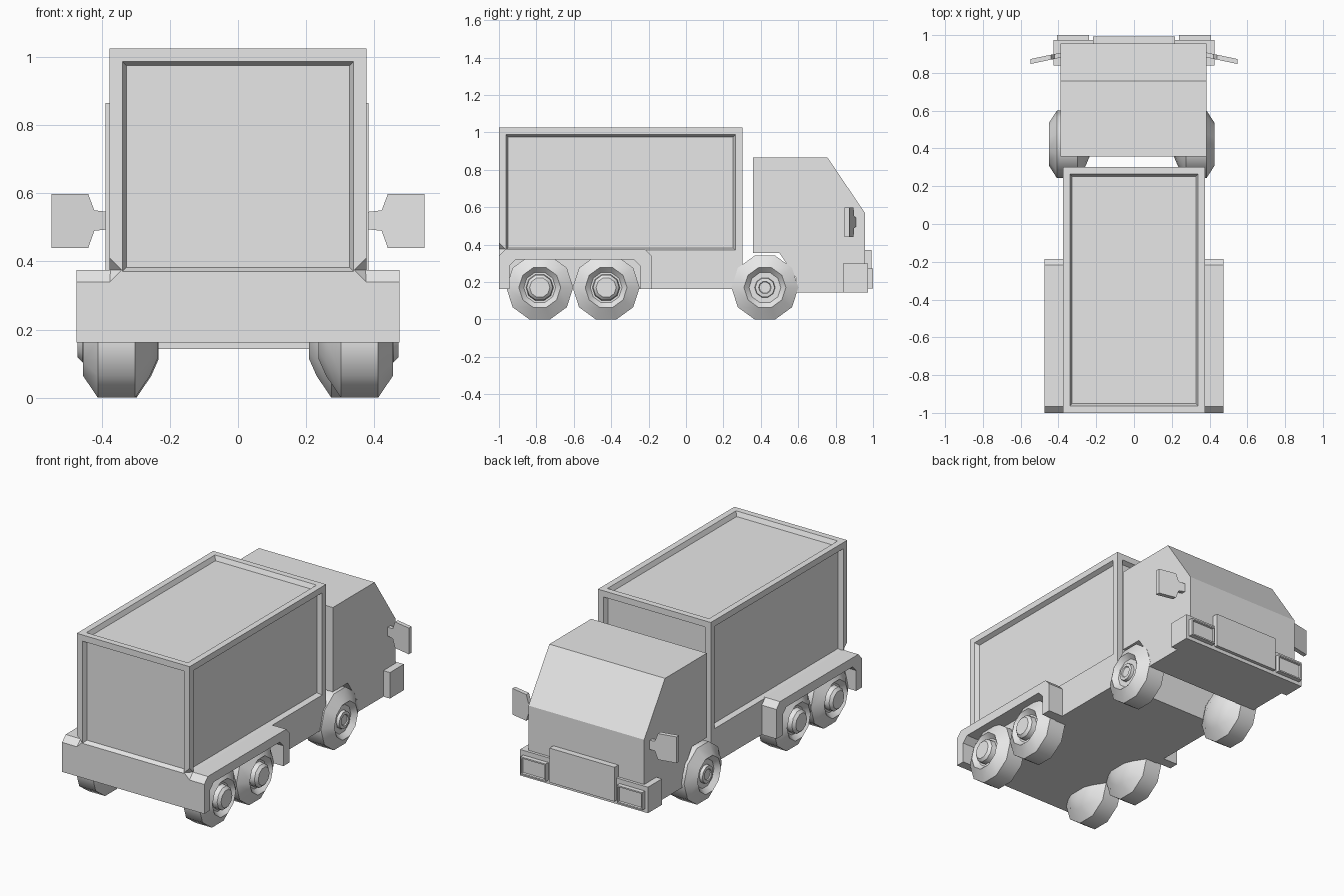
import bpy
import bmesh
import math
from mathutils import Matrix, Vector

cube = bpy.data.objects.get("Cube")
if cube:
    bpy.data.objects.remove(cube, do_unlink=True)

GREY = (0.8, 0.8, 0.8, 1.0)
paint = bpy.data.materials.new("plain grey")
paint.use_nodes = True
paint.diffuse_color = GREY
paint.node_tree.nodes["Principled BSDF"].inputs["Base Color"].default_value = GREY


def finish(name, bm):
    """Turn a bmesh into a named, painted object."""
    bmesh.ops.recalc_face_normals(bm, faces=bm.faces)
    mesh = bpy.data.meshes.new(name)
    bm.to_mesh(mesh)
    bm.free()
    mesh.materials.append(paint)
    obj = bpy.data.objects.new(name, mesh)
    bpy.context.collection.objects.link(obj)
    return obj


def box_mesh(lo, hi):
    bm = bmesh.new()
    bmesh.ops.create_cube(bm, size=1)
    lo, hi = Vector(lo), Vector(hi)
    for v in bm.verts:
        v.co = Vector(((lo[i] + hi[i]) / 2 + v.co[i] * (hi[i] - lo[i]) for i in range(3)))
    bm.normal_update()
    return bm


def recess(bm, faces, border, slope, depth):
    """Leave a flat border and sink the middle with sloping walls."""
    bmesh.ops.inset_individual(bm, faces=faces, thickness=border, depth=0)
    bmesh.ops.inset_individual(bm, faces=faces, thickness=slope, depth=-depth)


def prism(name, outline, place, start, end):
    """Extrude a flat outline; place(u, v, t) gives the position."""
    bm = bmesh.new()
    face = bm.faces.new([bm.verts.new(place(u, v, start)) for u, v in outline])
    move = Vector(place(0, 0, end)) - Vector(place(0, 0, start))
    new = bmesh.ops.extrude_face_region(bm, geom=[face])["geom"]
    bmesh.ops.translate(bm, vec=move, verts=[g for g in new if isinstance(g, bmesh.types.BMVert)])
    # the starting face stays as the closing cap
    if len([f for f in bm.faces if len(f.verts) == len(outline)]) < 2:
        bm.faces.new([v for v in bm.verts][:len(outline)])
    return finish(name, bm)


# Cargo body: recessed panels on the upper part, plain skirt below
bm = box_mesh((-0.377, -1, 0.333), (0.377, 0.302, 1.025))
bottom = [f for f in bm.faces if f.normal.z < -0.9]
panels = [f for f in bm.faces if f.normal.z > -0.9]
recess(bm, panels, 0.053, 0.017, 0.027)
skirt = bmesh.ops.extrude_face_region(bm, geom=bottom)["geom"]
bmesh.ops.translate(bm, vec=(0, 0, -0.171), verts=[g for g in skirt if isinstance(g, bmesh.types.BMVert)])
bmesh.ops.delete(bm, geom=[f for f in bottom if f.is_valid], context="FACES")
cargo = finish("cargo_body", bm)

# Small notches on the two rear corners, just above the fenders
for s in (-1, 1):
    bm = bmesh.new()
    bmesh.ops.create_uvsphere(bm, u_segments=4, v_segments=2, radius=0.036,
                              matrix=Matrix.Translation((s * 0.377, -1, 0.375)))
    cutter = finish("notch_cutter", bm)
    cutter.hide_render = True
    mod = cargo.modifiers.new("notch", "BOOLEAN")
    mod.operation = "DIFFERENCE"
    mod.solver = "EXACT"
    mod.object = cutter
    bpy.context.view_layer.objects.active = cargo
    bpy.ops.object.modifier_apply(modifier=mod.name)
    bpy.data.objects.remove(cutter, do_unlink=True)

# Cab: side profile with a sloping windscreen and a raised rear underside
cab_profile = [(0.358, 0.355), (0.358, 0.865), (0.757, 0.865), (0.956, 0.57),
               (0.956, 0.143), (0.59, 0.143), (0.59, 0.22), (0.5, 0.355)]
prism("cab", cab_profile, lambda u, v, t: (t, u, v), -0.39, 0.383)

# Bumper, grille plate and lamps
finish("bumper", box_mesh((-0.427, 0.84, 0.143), (0.427, 0.973, 0.3)))
finish("grille_plate", box_mesh((-0.217, 0.95, 0.165), (0.217, 0.993, 0.372)))
for side, s in (("left", 1), ("right", -1)):
    xs = sorted((s * 0.238, s * 0.407))
    bm = box_mesh((xs[0], 0.97, 0.165), (xs[1], 1.0, 0.272))
    recess(bm, [f for f in bm.faces if f.normal.y > 0.9], 0.012, 0.004, 0.01)
    finish(side + "_lamp", bm)

# Fenders over the rear wheels and wing mirrors
fender_profile = [(-1, 0.162), (-1, 0.34), (-0.966, 0.375), (-0.218, 0.375),
                  (-0.185, 0.34), (-0.185, 0.162), (-0.245, 0.162), (-0.245, 0.285),
                  (-0.28, 0.32), (-0.91, 0.32), (-0.945, 0.285), (-0.945, 0.162)]
mirror_profile = [(0.375, 0.495), (0.422, 0.49), (0.44, 0.44), (0.548, 0.44),
                  (0.548, 0.598), (0.44, 0.598), (0.422, 0.55), (0.375, 0.545)]
for side, s in (("left", 1), ("right", -1)):
    prism(side + "_fender", fender_profile, lambda u, v, t: (s * t, u, v), 0.37, 0.475)
    prism(side + "_mirror", mirror_profile,
          lambda u, v, t: (s * u, t - 0.21 * (u - 0.43), v), 0.872, 0.898)

# Wheels: (distance from wheel centre, radius), from the inner cap outwards
tyre = [(-0.12, 0), (-0.12, 0.06), (-0.098, 0.112), (-0.055, 0.179),
        (0.055, 0.179), (0.098, 0.112), (0.07, 0.085)]
rear_hub = [(0.07, 0.074), (0.1, 0.07), (0.115, 0.054), (0.115, 0)]
front_hub = [(0.07, 0.055), (0.088, 0.052), (0.09, 0.034), (0.084, 0.03), (0.084, 0)]
SIDES = 10


def wheel(name, profile, x, y, s):
    bm = bmesh.new()
    verts = [bm.verts.new((s * d, r, 0)) for d, r in profile]
    edges = [bm.edges.new(pair) for pair in zip(verts, verts[1:])]
    bmesh.ops.spin(bm, geom=verts + edges, cent=(0, 0, 0), axis=(1, 0, 0),
                   angle=math.tau, steps=SIDES)
    bmesh.ops.remove_doubles(bm, verts=bm.verts, dist=0.0005)
    bmesh.ops.translate(bm, vec=(x, y, 0.1702), verts=bm.verts)
    obj = finish(name, bm)
    bpy.ops.object.select_all(action="DESELECT")
    obj.select_set(True)
    bpy.context.view_layer.objects.active = obj
    bpy.ops.object.shade_smooth_by_angle(angle=math.radians(38))


for side, s in (("left", 1), ("right", -1)):
    wheel(side + "_rear_wheel", tyre + rear_hub, s * 0.357, -0.782, s)
    wheel(side + "_middle_wheel", tyre + rear_hub, s * 0.357, -0.427, s)
    wheel(side + "_cab_wheel", tyre + front_hub, s * 0.341 - 0.012, 0.422, s)
